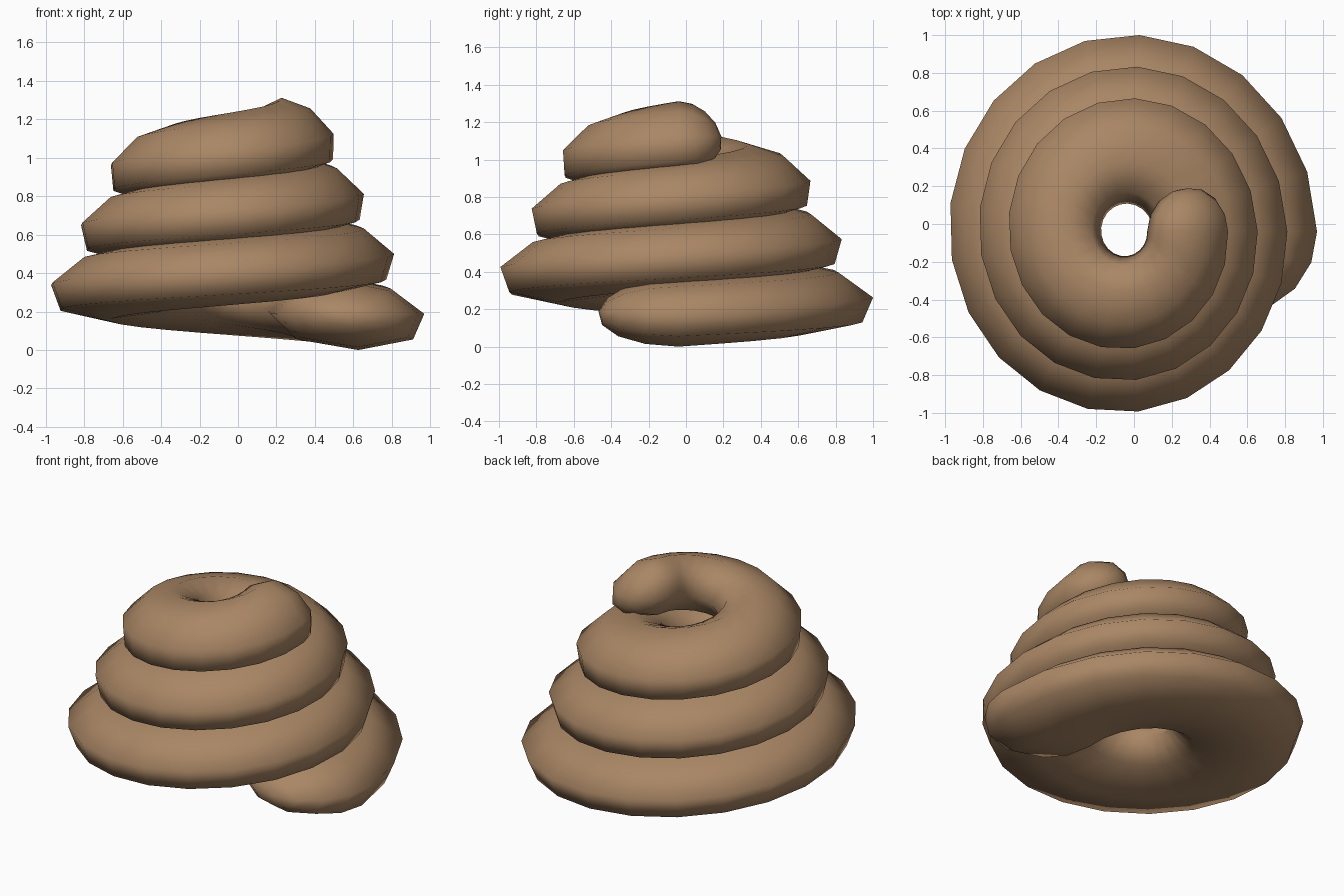
import bpy, bmesh
from math import sin, cos, pi

if "Cube" in bpy.data.objects:
    bpy.data.objects.remove(bpy.data.objects["Cube"])

SEG, TURNS, SIDES, CAP = 21, 3, 8, 4     # segments per turn, turns, section sides, cap steps
PATH_R, TUBE_R, TUBE_H = 0.605, 0.395, 0.188
PITCH = 0.312


def place(x, y, z):
    # taper towards the top, slightly oval plan
    s = 1 - 0.155 * (z - TUBE_H) / PITCH
    return (1.013 * s * x - 0.044, 1.083 * s * y - 0.04, z)


bm = bmesh.new()


def ring(theta, z, size=1.0, dy=0.0):
    verts = []
    for k in range(SIDES):
        a = 2 * pi * k / SIDES
        r = PATH_R + TUBE_R * size * cos(a)
        verts.append(bm.verts.new(place(r * cos(theta), r * sin(theta) + dy,
                                        z + TUBE_H * size * sin(a))))
    return verts


# rounded start, helix, rounded end
z_end = TUBE_H + PITCH * TURNS
rings = []
for i in range(CAP - 1, 0, -1):
    p = pi / 2 * i / CAP
    rings.append(ring(0, TUBE_H, cos(p), -TUBE_R * sin(p)))
for i in range(SEG * TURNS + 1):
    rings.append(ring(2 * pi * i / SEG, TUBE_H + PITCH * i / SEG))
for i in range(1, CAP):
    p = pi / 2 * i / CAP
    rings.append(ring(0, z_end, cos(p), TUBE_R * sin(p)))

for a, b in zip(rings, rings[1:]):
    for k in range(SIDES):
        n = (k + 1) % SIDES
        bm.faces.new((a[k], a[n], b[n], b[k]))

# cap poles
for r, z, dy in ((rings[0], TUBE_H, -TUBE_R), (rings[-1], z_end, TUBE_R)):
    pole = bm.verts.new(place(PATH_R, dy, z))
    for k in range(SIDES):
        bm.faces.new((r[k], r[(k + 1) % SIDES], pole))

bmesh.ops.recalc_face_normals(bm, faces=bm.faces)
mesh = bpy.data.meshes.new("coiled_swirl")
bm.to_mesh(mesh)
bm.free()
for f in mesh.polygons:
    f.use_smooth = True

# brown material
mat = bpy.data.materials.new("brown")
mat.diffuse_color = (0.40, 0.24, 0.13, 1)
mat.use_nodes = True
mat.node_tree.nodes["Principled BSDF"].inputs["Base Color"].default_value = mat.diffuse_color
mesh.materials.append(mat)
bpy.context.collection.objects.link(bpy.data.objects.new("coiled_swirl", mesh))
